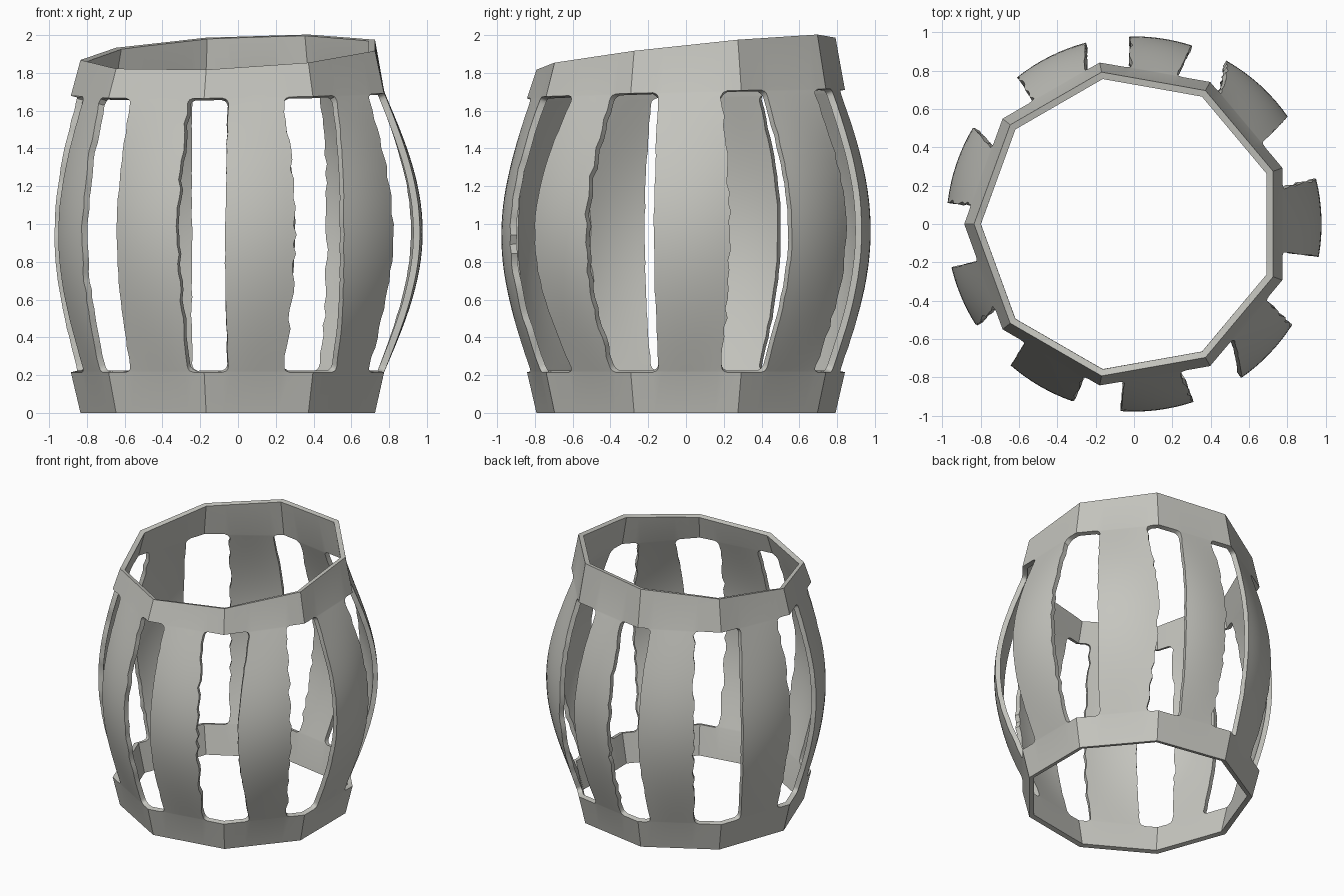
import bpy, bmesh, math, random
from math import sin, cos, pi, radians

random.seed(4)
cube = bpy.data.objects.get("Cube")
if cube:
    bpy.data.objects.remove(cube, do_unlink=True)

# Stave edges in degrees: start and end at the belly, start and end at the hoops
STAVES = [(-10, 13.7, -10.6, 13.5), (35, 60, 32.5, 56), (72, 91, 74, 91),
          (105, 128, 108, 129), (149, 173, 152, 173), (193.5, 212.5, 193.5, 210.5),
          (229, 251, 227.5, 251.5), (266, 288, 266.5, 287.5), (305, 327, 311, 330)]
SEGS = 8
LOW, HIGH, TOP = 0.215, 1.69, 1.91
BELLY, WALL = 0.978, 0.035
CENTRE_X = -0.03


def nonagon(angle, radius):
    """Distance from the axis to a nine-sided outline."""
    apothem = radius * cos(pi / 9)
    reach = []
    for k in range(9):
        n = k * 2 * pi / 9
        facing = cos(angle - n)
        if facing > 0.1:
            reach.append((apothem + CENTRE_X * cos(n)) / facing)
    return min(reach)


def corner_angle(k):
    """Direction from the axis of the nonagon corner after stave k."""
    a = radians(20 + 40 * k)
    return math.atan2(0.83 * sin(a), 0.83 * cos(a) + CENTRE_X)


def place(angle, z, radius, bulge, tilt):
    r = nonagon(angle, radius) * (1 - bulge) + BELLY * bulge
    x, y = r * cos(angle), r * sin(angle)
    return (x, y, z + tilt * (0.05 * x + 0.107 * y))


# Rows: height, hoop radius, bulge, tilt, corner rounding, ragged edge
rows = [(0, 0.804, 0, 0, 2.2, 0)]
height = HIGH - LOW
steps = [0, 0.005, 0.012, 0.022] + [0.022 + 0.956 * i / 28 for i in range(1, 28)]
steps += [0.978, 0.988, 0.995, 1]
for t in steps:
    end = min(t, 1 - t) / 0.022
    rounding = 2.2 * (1 - math.sqrt(max(0, 1 - (1 - min(end, 1)) ** 2)))
    rows.append((LOW + height * t, 0.855, sin(pi * t), 0.25 * t, rounding, end > 1))
rows.append((TOP, 0.804, 0, 1, 2.2, 0))

bm = bmesh.new()
grid = []
for z, radius, bulge, tilt, rounding, ragged in rows:
    line = []
    for k, (mid_a, mid_b, end_a, end_b) in enumerate(STAVES):
        a = end_a + (mid_a - end_a) * bulge - rounding
        b = end_b + (mid_b - end_b) * bulge + rounding
        a += ragged * random.uniform(-0.2, 0.2)
        b += ragged * random.uniform(-0.6, 0.6)
        angles = [radians(a + (b - a) * i / SEGS) for i in range(SEGS + 1)]
        angles.append(corner_angle(k))
        line.append([bm.verts.new(place(q, z, radius, bulge, tilt)) for q in angles])
    grid.append([v for group in line for v in group])

# Staves run the full height; the gaps are closed only in the two hoops
columns = len(grid[0])
for j in range(len(rows) - 1):
    hoop = j in (0, len(rows) - 2)
    for i in range(columns):
        n = (i + 1) % columns
        if hoop or i % (SEGS + 2) < SEGS:
            bm.faces.new((grid[j][i], grid[j][n], grid[j + 1][n], grid[j + 1][i]))
loose = [v for v in bm.verts if not v.link_faces]
bmesh.ops.delete(bm, geom=loose, context='VERTS')

mesh = bpy.data.meshes.new("barrel_cage")
bm.to_mesh(mesh)
bm.free()
cage = bpy.data.objects.new("barrel_cage", mesh)
bpy.context.collection.objects.link(cage)

# Wall thickness, inwards
wall = cage.modifiers.new("wall", 'SOLIDIFY')
wall.thickness = WALL
wall.offset = -1
wall.use_even_offset = True

# Single pale stone colour
stone = bpy.data.materials.new("pale_stone")
stone.use_nodes = True
colour = (0.56, 0.56, 0.52, 1)
stone.diffuse_color = colour
stone.node_tree.nodes["Principled BSDF"].inputs["Base Color"].default_value = colour
mesh.materials.append(stone)

bpy.ops.object.select_all(action='DESELECT')
cage.select_set(True)
bpy.context.view_layer.objects.active = cage
bpy.ops.object.modifier_apply(modifier="wall")
bpy.ops.object.shade_smooth_by_angle(angle=radians(35))
